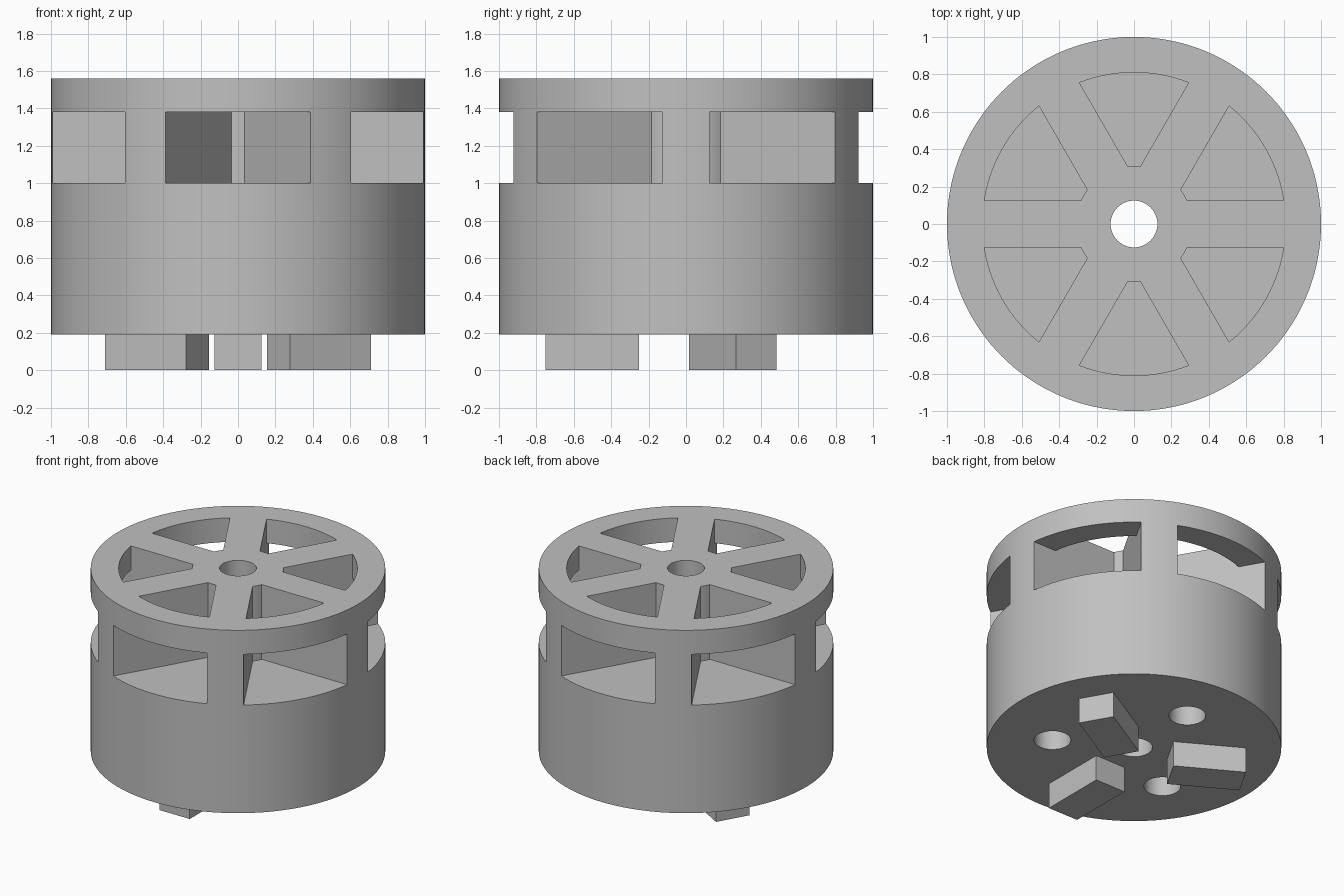
import bpy
import bmesh
from math import asin, cos, sin, pi, radians
from mathutils import Matrix

if "Cube" in bpy.data.objects:
    bpy.data.objects.remove(bpy.data.objects["Cube"])

# Main dimensions
BASE, FLOOR, CEILING, TOP = 0.19, 1.0, 1.38, 1.56
HALF_SPOKE = 0.125
HUB_RADIUS = 0.31
RIM_RADIUS = 0.81

grey = bpy.data.materials.new("plain grey")
grey.use_nodes = True
grey.diffuse_color = (0.53, 0.53, 0.53, 1)
grey.node_tree.nodes["Principled BSDF"].inputs["Base Color"].default_value = grey.diffuse_color


def prism(bm, outline, z0, z1):
    """Add a closed prism over a flat outline."""
    low = [bm.verts.new((x, y, z0)) for x, y in outline]
    high = [bm.verts.new((x, y, z1)) for x, y in outline]
    bm.faces.new(low[::-1])
    bm.faces.new(high)
    count = len(outline)
    for i in range(count):
        j = (i + 1) % count
        bm.faces.new((low[i], low[j], high[j], high[i]))


def arc(radius, start, end, steps):
    angles = [start + (end - start) * i / steps for i in range(steps + 1)]
    return [(radius * cos(a), radius * sin(a)) for a in angles]


def circle(radius, cx=0, cy=0, sides=64):
    return [(cx + x, cy + y) for x, y in arc(radius, 0, 2 * pi, sides)[:-1]]


def wedge(outer, middle):
    """Outline of the gap between two neighbouring spokes."""
    wide = pi / 6 - asin(HALF_SPOKE / outer)
    narrow = pi / 6 - asin(HALF_SPOKE / HUB_RADIUS)
    return (arc(outer, middle - wide, middle + wide, 24)
            + arc(HUB_RADIUS, middle + narrow, middle - narrow, 6))


def make(name, prisms):
    bm = bmesh.new()
    for outline, z0, z1 in prisms:
        prism(bm, outline, z0, z1)
    bmesh.ops.recalc_face_normals(bm, faces=bm.faces)
    mesh = bpy.data.meshes.new(name)
    bm.to_mesh(mesh)
    bm.free()
    mesh.materials.append(grey)
    obj = bpy.data.objects.new(name, mesh)
    bpy.context.collection.objects.link(obj)
    return obj


def cut(target, name, prisms):
    """Subtract prisms from the target and drop the cutter."""
    cutter = make(name, prisms)
    cutter.hide_render = True
    mod = target.modifiers.new(name, 'BOOLEAN')
    mod.operation = 'DIFFERENCE'
    mod.solver = 'EXACT'
    mod.object = cutter
    bpy.context.view_layer.objects.active = target
    bpy.ops.object.modifier_apply(modifier=name)
    bpy.data.objects.remove(cutter)


# Drum body with side windows, top vents and round holes
body = make("drum_body", [(circle(1, sides=144), BASE, TOP)])
gaps = [radians(30 + 60 * k) for k in range(6)]
thirds = [radians(90 + 120 * k) for k in range(3)]
cut(body, "side_window_cutter", [(wedge(1.2, a), FLOOR, CEILING) for a in gaps])
cut(body, "top_vent_cutter", [(wedge(RIM_RADIUS, a), CEILING - 0.1, TOP + 0.1) for a in gaps])
cut(body, "centre_bore_cutter", [(circle(0.125), 0, TOP + 0.1)])
cut(body, "socket_cutter", [(circle(0.125, 0.5625 * cos(a), 0.5625 * sin(a)), 0, 0.65)
                            for a in thirds])

bpy.ops.object.select_all(action='DESELECT')
body.select_set(True)
bpy.context.view_layer.objects.active = body
bpy.ops.object.shade_smooth_by_angle(angle=radians(30))

# Three drive lugs under the drum
for i, a in enumerate(thirds):
    outline = [(0.25, -0.125), (0.75, -0.125), (0.75, 0.125), (0.25, 0.125)]
    lug = make(f"drive_lug_{i + 1}", [(outline, 0, BASE + 0.02)])
    lug.data.transform(Matrix.Rotation(a + pi, 4, 'Z'))
